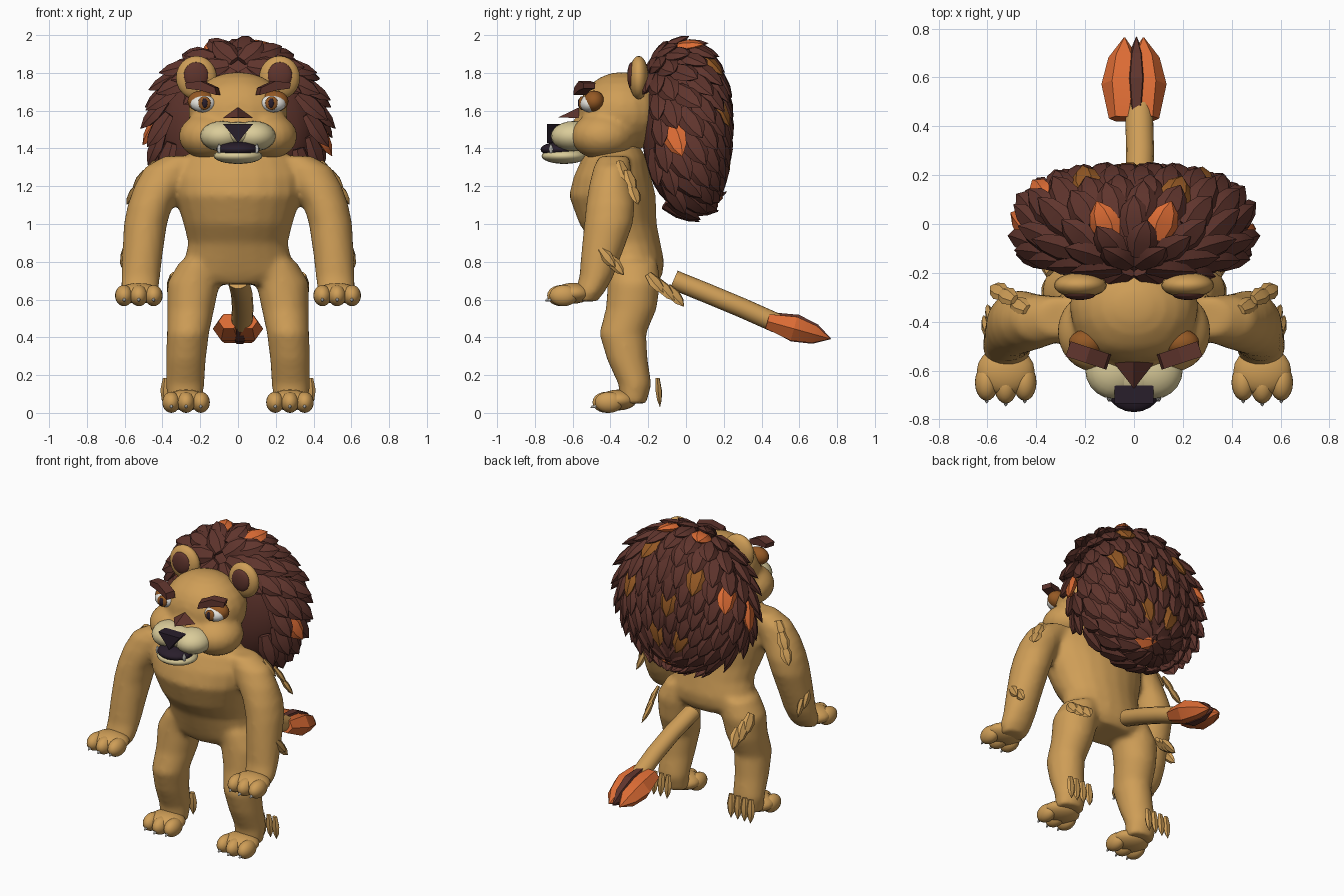
import bpy, bmesh, math
from mathutils import Vector, Matrix

cube = bpy.data.objects.get("Cube")
if cube:
    bpy.data.objects.remove(cube)


def material(name, rgb):
    m = bpy.data.materials.new(name)
    m.use_nodes = True
    m.diffuse_color = (*rgb, 1)
    node = next(n for n in m.node_tree.nodes if n.type == 'BSDF_PRINCIPLED')
    node.inputs["Base Color"].default_value = (*rgb, 1)
    return m


TAN = material("tan_fur", (0.62, 0.34, 0.095))
BROWN = material("dark_brown", (0.115, 0.035, 0.026))
ORANGE = material("orange", (0.72, 0.15, 0.035))
OCHRE = material("ochre_brown", (0.30, 0.10, 0.018))
CREAM = material("cream", (0.70, 0.60, 0.32))
BLACK = material("purple_black", (0.022, 0.013, 0.024))
WHITE = material("white", (0.85, 0.83, 0.78))
SIDES = (("left", 1), ("right", -1))


def finish(name, bm, mats, angle=40):
    bmesh.ops.recalc_face_normals(bm, faces=bm.faces[:])
    mesh = bpy.data.meshes.new(name)
    bm.to_mesh(mesh)
    bm.free()
    for m in mats:
        mesh.materials.append(m)
    ob = bpy.data.objects.new(name, mesh)
    bpy.context.collection.objects.link(ob)
    bpy.ops.object.select_all(action='DESELECT')
    ob.select_set(True)
    bpy.context.view_layer.objects.active = ob
    bpy.ops.object.shade_smooth_by_angle(angle=math.radians(angle))
    return ob


def add_ball(bm, c, r, seg=20):
    mat = Matrix.Translation(c) @ Matrix.Diagonal((*r, 1))
    bmesh.ops.create_uvsphere(bm, u_segments=seg, v_segments=seg // 2 + 2, radius=1, matrix=mat)


def balls(name, items, mat):
    bm = bmesh.new()
    for c, r in items:
        add_ball(bm, c, r)
    return finish(name, bm, [mat], 60)


def skin_rings(bm, rings):
    loops = [[bm.verts.new(p) for p in ring] for ring in rings]
    n = len(loops[0])
    for a, b in zip(loops, loops[1:]):
        for i in range(n):
            bm.faces.new((a[i], a[(i + 1) % n], b[(i + 1) % n], b[i]))
    bm.faces.new(loops[0])
    bm.faces.new(loops[-1])


def stack(bm, sections, s=1, n=20):
    """Horizontal elliptical sections: x, y, z, x radius, y radius."""
    turn = [2 * math.pi * i / n for i in range(n)]
    skin_rings(bm, [[(s * (x + rx * math.cos(a)), y + ry * math.sin(a), z) for a in turn]
                    for x, y, z, rx, ry in sections])


def lock(bm, base, along, normal, length, width, thick, index=0):
    """Pointed, lens-shaped lock of fur."""
    base, d = Vector(base), Vector(along).normalized()
    side = d.cross(Vector(normal)).normalized()
    up = side.cross(d)
    rings = []
    for t, w in ((0, 0.6), (0.42, 1), (0.75, 0.72), (1, 0.04)):
        rings.append([base + d * length * t + side * width * w * math.cos(k * math.pi / 3)
                      + up * thick * w * math.sin(k * math.pi / 3) for k in range(6)])
    before = len(bm.faces)
    skin_rings(bm, rings)
    bm.faces.ensure_lookup_table()
    for f in bm.faces[before:]:
        f.material_index = index


def prism(name, outline, y0, y1, mat, move=(0, 0, 0), turn=0, s=1):
    """Outline in x and z, extruded along y, turned about z."""
    bm = bmesh.new()
    rot = Matrix.Rotation(turn, 3, 'Z')
    rings = []
    for y in (y0, y1):
        pts = [rot @ Vector((x, y, z)) + Vector(move) for x, z in outline]
        rings.append([(s * p.x, p.y, p.z) for p in pts])
    skin_rings(bm, rings)
    finish(name, bm, [mat], 30)


def fuse(ob, voxel, rounds):
    m = ob.modifiers.new("fuse", 'REMESH')
    m.mode, m.voxel_size, m.use_smooth_shade = 'VOXEL', voxel, True
    m = ob.modifiers.new("soften", 'SMOOTH')
    m.factor, m.iterations = 0.5, rounds


# Torso, arms and legs fused into one smooth body
bm = bmesh.new()
stack(bm, [(0, -.37, 1.42, .18, .12), (0, -.38, 1.35, .30, .17), (0, -.39, 1.25, .345, .205),
           (0, -.39, 1.15, .335, .23), (0, -.36, 1.0, .29, .205), (0, -.315, .9, .265, .18),
           (0, -.285, .8, .285, .17), (0, -.275, .73, .31, .15), (0, -.275, .68, .22, .12)])
for _, s in SIDES:
    stack(bm, [(.29, -.38, 1.36, .10, .08), (.36, -.39, 1.30, .135, .10), (.42, -.40, 1.2, .13, .115),
               (.465, -.40, 1.1, .12, .13), (.49, -.41, 1.0, .115, .13), (.505, -.445, .85, .108, .11),
               (.515, -.475, .72, .103, .09), (.52, -.51, .64, .10, .08), (.52, -.53, .59, .08, .06)], s)
    stack(bm, [(.20, -.28, .80, .11, .13), (.235, -.275, .69, .14, .14), (.25, -.29, .55, .125, .135),
               (.265, -.335, .42, .112, .125), (.275, -.31, .28, .105, .108), (.28, -.27, .15, .102, .088),
               (.28, -.28, .05, .09, .07)], s)
fuse(finish("body", bm, [TAN]), .018, 6)

# Paws with toes and claws
for side, s in SIDES:
    for part, x, y, z in (("hand", .525, -.60, .625), ("foot", .275, -.36, .06)):
        toes = [((s * x, y, z + .008), (.118, .10, .055))]
        bm = bmesh.new()
        for k in (-1, 0, 1):
            tx, ty = s * (x + k * .078), y - .06 + abs(k) * .012
            toes.append(((tx, ty, z - .004), (.048, .075, .056)))
            lock(bm, (tx, ty - .06, z - .02), (0, -1, -.5), (0, 0, 1), .03, .009, .009)
        balls(f"{side}_{part}", toes, TAN)
        finish(f"{side}_{part}_claws", bm, [WHITE])

# Fur tufts on shoulders, elbows, hips and heels
TUFTS = {
    "shoulder": ([(.44, -.35, 1.33), (.49, -.31, 1.28), (.525, -.29, 1.21)], (.45, .25, -.75), (.8, .6, .3), .13, .04),
    "elbow": ([(.60, -.455, .87), (.585, -.41, .83)], (.12, .6, -.75), (1, 0, .1), .13, .032),
    "hip": ([(.345, -.20, .735), (.335, -.15, .70), (.32, -.10, .67)], (.12, .6, -.72), (.8, .5, .3), .14, .04),
    "heel": ([(x, -.15, .185) for x in (.235, .285, .335, .38)], (.02, .08, -1), (.1, 1, 0), .155, .03),
}
for side, s in SIDES:
    flip = Vector((s, 1, 1))
    for part, (bases, along, normal, length, width) in TUFTS.items():
        bm = bmesh.new()
        for b in bases:
            lock(bm, Vector(b) * flip, Vector(along) * flip, Vector(normal) * flip, length, width, .018)
        finish(f"{side}_{part}_tuft", bm, [TAN], 30)

# Head
head = balls("head", [((0, -.34, 1.59), (.265, .23, .215)), ((0, -.41, 1.58), (.25, .16, .20)),
                      ((.15, -.44, 1.465), (.165, .17, .125)), ((-.15, -.44, 1.465), (.165, .17, .125)),
                      ((0, -.47, 1.48), (.18, .15, .13))], TAN)
fuse(head, .016, 5)

# Muzzle, jaw, mouth and nose
balls("muzzle", [((s * .085, -.595, 1.465), (.115, .12, .08)) for s in (1, -1)]
      + [((0, -.60, 1.475), (.12, .11, .065))], CREAM)
balls("lower_jaw", [((0, -.645, 1.36), (.13, .12, .042))], CREAM)
balls("mouth", [((0, -.665, 1.395), (.115, .105, .04))], BLACK)
prism("nose", [(-.08, 1.53), (.08, 1.53), (.03, 1.47), (0, 1.43), (-.03, 1.47)], -.735, -.66, BLACK)
bm = bmesh.new()
for x in (-.10, .10):
    lock(bm, (x, -.715, 1.375), (0, 0, 1), (0, -1, 0), .05, .012, .012)
finish("fangs", bm, [WHITE])
bm = bmesh.new()
corners = [bm.verts.new(p) for p in ((-.08, -.57, 1.56), (.08, -.57, 1.56), (0, -.54, 1.63), (0, -.675, 1.565))]
bmesh.ops.convex_hull(bm, input=corners)
finish("nose_bridge", bm, [BROWN], 20)

# Eyes, brows and ears
for side, s in SIDES:
    balls(f"{side}_eyelid", [((s * .195, -.487, 1.65), (.072, .056, .056))], OCHRE)
    balls(f"{side}_eye", [((s * .185, -.512, 1.637), (.068, .05, .046))], WHITE)
    balls(f"{side}_iris", [((s * .178, -.552, 1.64), (.034, .016, .036))], OCHRE)
    balls(f"{side}_pupil", [((s * .176, -.561, 1.64), (.016, .012, .026))], BLACK)
    prism(f"{side}_brow", [(-.09, -.04), (-.08, 0), (0, .035), (.085, .025), (.08, -.005), (0, -.015)],
          -.035, .03, BROWN, (.188, -.535, 1.722), math.radians(18), s)
    balls(f"{side}_ear", [((s * .22, -.25, 1.775), (.108, .052, .115))], TAN)
    balls(f"{side}_inner_ear", [((s * .222, -.287, 1.785), (.066, .024, .072))], BROWN)

# Mane: overlapping locks flowing from the brow over a rounded core
pole = Vector((0, -.65, .76)).normalized()
east = Vector((1, 0, 0))
north = pole.cross(east)


def mane_point(theta, phi):
    u = pole * math.cos(theta) + (east * math.cos(phi) + north * math.sin(phi)) * math.sin(theta)
    y = math.copysign(abs(u.y) ** .8, u.y)
    return Vector((.415 * u.x, -.02 + .225 * y, 1.51 + .435 * u.z)), u


spots = []
for i in range(11):
    theta = math.radians(14 + i * 14.5)
    n = max(6, round(23 * math.sin(theta)))
    for k in range(n):
        phi = 2 * math.pi * (k + .5 * (i % 2)) / n
        p, u = mane_point(theta, phi)
        if u.y < -.55 and u.z < .45 or p.z < 1.3 and u.y < -.2:
            continue
        flow = (mane_point(theta + .05, phi)[0] - p).normalized()
        normal = Vector((u.x / .42, u.y / .24, u.z / .44)).normalized()
        spots.append((p, flow, normal))

accents = {}
for index, targets in ((1, [(.08, -.05, 1.95), (-.08, -.05, 1.95), (.41, -.05, 1.47), (-.41, -.05, 1.52),
                            (.06, .17, 1.17), (-.33, .1, 1.7)]),
                       (2, [(.2, .12, 1.82), (-.2, .12, 1.82), (-.06, .2, 1.65), (.1, .2, 1.45),
                            (-.12, .2, 1.4), (.25, .15, 1.6)])):
    for t in targets:
        near = min(range(len(spots)), key=lambda j: (spots[j][0] - Vector(t)).length)
        accents[near] = index

bm = bmesh.new()
add_ball(bm, (0, -.02, 1.51), (.40, .215, .425), 28)
for j, (p, flow, normal) in enumerate(spots):
    lift = .14 + .30 * abs(normal.x)
    length = .21 if p.z < 1.85 else .17
    lock(bm, p - flow * .05, flow + normal * lift, normal, length, .066, .03, accents.get(j, 0))
finish("mane", bm, [BROWN, ORANGE, OCHRE], 35)

# Tail and its tuft
path = [Vector(p) for p in ((0, -.065, .705), (.02, .12, .63), (.025, .30, .555), (.02, .48, .475))]
up = Vector((0, .4, .92))
bm = bmesh.new()
skin_rings(bm, [[p + Vector((.057 * math.cos(a), 0, 0)) + up * .052 * math.sin(a)
                 for a in [2 * math.pi * k / 16 for k in range(16)]] for p in path])
finish("tail", bm, [TAN])
bm = bmesh.new()
lock(bm, (.01, .44, .49), (0, .9, -.27), up, .34, .05, .085, 0)
for s in (1, -1):
    lock(bm, (s * .05, .43, .485), (-s * .03, .9, -.25), up, .345, .088, .075, 1)
finish("tail_tuft", bm, [BROWN, ORANGE], 20)
